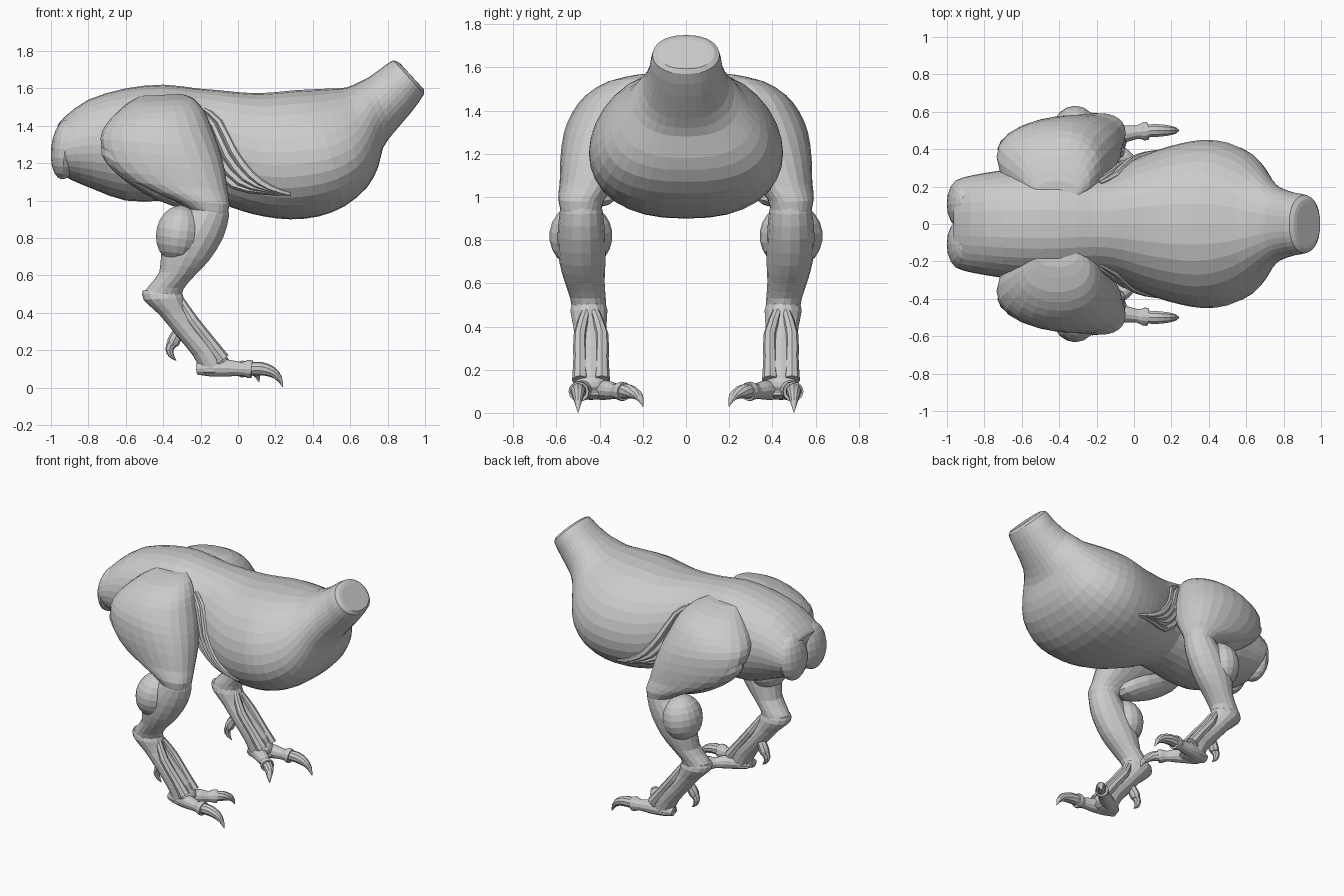
import bpy, bmesh, math
from mathutils import Vector, Matrix
from mathutils.bvhtree import BVHTree


def smooth_rows(rows, n):
    """Catmull-Rom interpolation through rows of numbers."""
    out = []
    for i in range(len(rows) - 1):
        p = [rows[max(0, min(len(rows) - 1, i + k))] for k in (-1, 0, 1, 2)]
        for s in range(n):
            t = s / n
            out.append([b + .5 * t * (c - a + t * (2*a - 5*b + 4*c - d + t * (3*(b - c) + d - a)))
                        for a, b, c, d in zip(*p)])
    out.append(list(rows[-1]))
    return out


def skin(name, rings, mirror):
    bm = bmesh.new()
    vr = [[bm.verts.new(p) for p in r] for r in rings]
    n = len(vr[0])
    for a, b in zip(vr, vr[1:]):
        for i in range(n):
            bm.faces.new((a[i], a[(i+1) % n], b[(i+1) % n], b[i]))
    bm.faces.new(vr[0])
    bm.faces.new(vr[-1])
    return finish(name, bm, mirror)


def finish(name, bm, mirror):
    bmesh.ops.recalc_face_normals(bm, faces=bm.faces)
    me = bpy.data.meshes.new(name)
    bm.to_mesh(me)
    bm.free()
    ob = bpy.data.objects.new(name, me)
    bpy.context.collection.objects.link(ob)
    if mirror:
        m = ob.modifiers.new("Mirror", 'MIRROR')
        m.use_axis = (False, True, False)
        m.use_mirror_merge = False
    return ob


def loft(name, rows, sides=24, n=2, power=1.0, mirror=True):
    """Row: end A (x, z), end B (x, z), centre y, half width, shift of the widest point to B."""
    rings = []
    for ax, az, bx, bz, yc, w, egg in smooth_rows(rows, n):
        a, b = Vector((ax, 0, az)), Vector((bx, 0, bz))
        mid, half = (a + b) / 2, (a - b) / 2
        ring = []
        for k in range(sides):
            t = 2 * math.pi * k / sides
            s, c = math.sin(t), math.cos(t)
            p = mid + half * (c - egg * s * s)
            p.y = yc + w * math.copysign(abs(s) ** power, s)
            ring.append(p)
        rings.append(ring)
    return skin(name, rings, mirror)


def tube(name, rows, sides=10, n=2):
    """Row: x, y, z, radius."""
    rows = smooth_rows(rows, n)
    pts = [Vector(r[:3]) for r in rows]
    rings = []
    for i, p in enumerate(pts):
        d = (pts[min(i+1, len(pts)-1)] - pts[max(i-1, 0)]).normalized()
        u = d.cross(Vector((0, 1, 0))).normalized()
        v = d.cross(u)
        r = max(rows[i][3], .002)
        rings.append([p + r * (u * math.cos(t) + v * math.sin(t))
                      for t in (2 * math.pi * k / sides for k in range(sides))])
    return skin(name, rings, True)


def blob(name, c, size, tilt=0, seg=16):
    bm = bmesh.new()
    mat = Matrix.Translation(c) @ Matrix.Rotation(math.radians(tilt), 4, 'Y') @ Matrix.Diagonal((*size, 1))
    bmesh.ops.create_uvsphere(bm, u_segments=seg, v_segments=seg * 5 // 8, radius=1, matrix=mat)
    return finish(name, bm, True)


# Torso from tail stump to domed neck stump
torso = loft("torso", [
    (-.965, 1.40, -.94, 1.14, 0, .23, 0),
    (-.93, 1.445, -.89, 1.11, 0, .25, 0),
    (-.80, 1.54, -.77, 1.06, 0, .275, 0),
    (-.60, 1.60, -.60, 1.00, 0, .30, 0),
    (-.40, 1.62, -.40, 1.00, 0, .30, 0),
    (-.22, 1.60, -.20, 1.03, 0, .28, .05),
    (-.10, 1.59, -.09, .985, 0, .30, .1),
    (.00, 1.58, .02, .945, 0, .35, .12),
    (.10, 1.575, .14, .915, 0, .395, .15),
    (.20, 1.58, .28, .90, 0, .43, .15),
    (.30, 1.59, .43, .915, 0, .45, .15),
    (.40, 1.595, .57, .97, 0, .435, .18),
    (.50, 1.60, .69, 1.07, 0, .38, .2),
    (.58, 1.605, .75, 1.18, 0, .31, .15),
    (.65, 1.635, .775, 1.28, 0, .25, .1),
    (.70, 1.66, .83, 1.36, 0, .20, 0),
    (.77, 1.71, .92, 1.465, 0, .17, 0),
    (.83, 1.75, .995, 1.57, 0, .155, 0),
    (.87, 1.73, .985, 1.605, 0, .11, 0)], sides=32, power=.86, mirror=False)

# Shallow pair of lobes closing the tail stump
blob("tail_end_lobe", (-.925, .108, 1.275), (.075, .135, .162), 6)

# Skin folds between thigh and belly, laid on the torso surface
tree = BVHTree.FromPolygons([v.co for v in torso.data.vertices],
                            [p.vertices for p in torso.data.polygons])
for k in range(4):
    rows = []
    for x, z in ((-.18, 1.49), (-.10, 1.42), (-.02, 1.26), (.07, 1.14), (.17, 1.07), (.28, 1.035)):
        f = (x + .18) / .46
        s = k * .045 * math.sin(math.pi * min(1, f + .15))
        x, z = x - s * .8, z - s * .5
        hit = tree.ray_cast(Vector((x, 2, z)), Vector((0, -1, 0)))[0]
        rows.append((x, hit.y if hit else .3, z, .004 + .021 * math.sin(math.pi * (.1 + .8 * f))))
    tube(f"skin_fold_{k + 1}", rows, sides=6)

# Thigh, rising into the back and tapering to the knee
loft("thigh", [
    (-.52, 1.56, -.30, 1.57, .17, .06, 0),
    (-.59, 1.52, -.235, 1.545, .235, .13, 0),
    (-.66, 1.46, -.18, 1.48, .285, .18, .1),
    (-.71, 1.40, -.14, 1.39, .32, .205, .1),
    (-.735, 1.33, -.10, 1.28, .36, .205, .15),
    (-.70, 1.21, -.07, 1.16, .405, .177, .2),
    (-.57, 1.10, -.055, 1.05, .45, .135, .2),
    (-.34, 1.00, -.045, .98, .485, .107, .1),
    (-.22, .93, -.06, .91, .485, .09, 0)], power=.9)
blob("hamstring", (-.46, .40, 1.13), (.31, .13, .10), 30)

# Shin and calf muscle
loft("shin", [
    (-.24, 1.0, -.06, 1.0, .485, .085, 0),
    (-.27, .94, -.048, .92, .485, .1, 0),
    (-.36, .84, -.08, .80, .485, .11, 0),
    (-.41, .72, -.155, .68, .48, .107, 0),
    (-.42, .62, -.23, .60, .47, .093, 0),
    (-.48, .54, -.29, .53, .455, .083, 0),
    (-.51, .50, -.30, .485, .45, .08, 0)], sides=16)
blob("calf", (-.315, .487, .82), (.125, .146, .155), 8, 18)

# Ankle bone and long foot with two splayed tendons
loft("metatarsus", [
    (-.51, .52, -.30, .51, .45, .075, 0),
    (-.505, .47, -.29, .48, .45, .088, 0),
    (-.42, .39, -.265, .41, .445, .078, 0),
    (-.33, .28, -.18, .31, .44, .075, 0),
    (-.24, .17, -.09, .215, .44, .078, 0),
    (-.20, .09, -.05, .13, .44, .075, 0)], sides=14)
for name, y in (("inner_tendon", .39), ("outer_tendon", .49)):
    tube(name, [(-.31, .445 + (y - .445) * .4, .47, .022), (-.245, y, .365, .03),
                (-.155, y, .25, .032), (-.08, y, .15, .038)], sides=8)

# Outer and inner toes with knuckles and hooked claws
tube("outer_toe", [(-.22, .455, .10, .03), (-.15, .465, .105, .045), (-.06, .48, .105, .046),
                   (.02, .492, .10, .036), (.05, .495, .10, .048), (.075, .497, .098, .047)], sides=12)
tube("outer_claw", [(.06, .497, .10, .036), (.12, .50, .102, .036), (.18, .50, .085, .029),
                    (.22, .50, .05, .017), (.24, .50, .003, .002)])
tube("inner_toe", [(-.19, .43, .10, .035), (-.11, .395, .105, .045), (-.05, .355, .105, .043),
                   (-.01, .325, .10, .035), (.02, .30, .10, .045), (.035, .287, .098, .043)], sides=12)
tube("inner_claw", [(.03, .295, .098, .033), (.06, .265, .10, .033), (.09, .228, .085, .024),
                    (.105, .208, .06, .014), (.112, .20, .03, .002)])
blob("foot_pad", (-.13, .44, .09), (.095, .075, .03), 0, 12)
blob("knuckle", (-.10, .44, .14), (.06, .08, .045), 30, 12)

# Dewclaw behind the foot
tube("dewclaw_toe", [(-.29, .41, .33, .022), (-.325, .405, .285, .032), (-.345, .40, .245, .034),
                     (-.35, .40, .225, .028)], sides=8)
tube("dewclaw", [(-.35, .40, .24, .028), (-.366, .40, .205, .023), (-.355, .40, .17, .014),
                 (-.33, .40, .145, .002)], sides=8)
